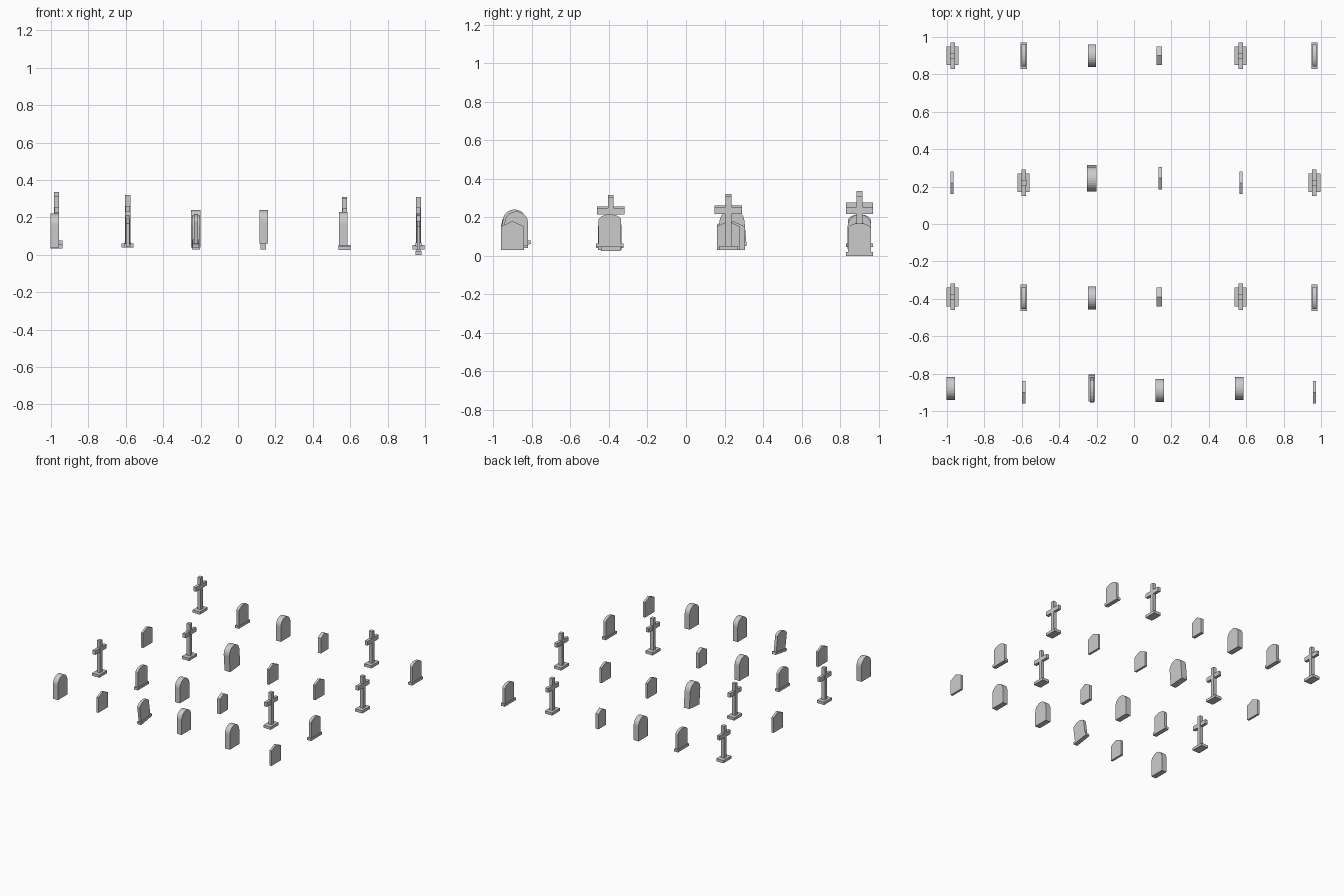
import bpy, bmesh, math

if "Cube" in bpy.data.objects:
    bpy.data.objects.remove(bpy.data.objects["Cube"])


def add_profile(bm, pts, thick):
    """Extrude a y-z outline along x, centred on x = 0."""
    face = bm.faces.new([bm.verts.new((-thick / 2, y, z)) for y, z in pts])
    ext = bmesh.ops.extrude_face_region(bm, geom=[face])
    verts = [g for g in ext["geom"] if isinstance(g, bmesh.types.BMVert)]
    bmesh.ops.translate(bm, verts=verts, vec=(thick, 0, 0))


def add_box(bm, w, d, z0, z1):
    add_profile(bm, [(-d / 2, z0), (d / 2, z0), (d / 2, z1), (-d / 2, z1)], w)


def finish(bm, name, loc, tilt):
    bmesh.ops.recalc_face_normals(bm, faces=bm.faces)
    me = bpy.data.meshes.new(name)
    bm.to_mesh(me)
    bm.free()
    ob = bpy.data.objects.new(name, me)
    bpy.context.collection.objects.link(ob)
    ob.location = loc
    ob.rotation_euler.x = math.radians(tilt)


# Stone cross: plinth, upright and arms
def cross(bm):
    add_box(bm, 0.064, 0.10, 0, 0.022)
    add_box(bm, 0.028, 0.03, 0.022, 0.28)
    add_box(bm, 0.024, 0.142, 0.188, 0.222)


# Round-topped slab
def rounded(bm, w=0.122, h=0.18, t=0.044):
    r = w / 2
    arc = [(r * math.cos(math.pi * i / 16), h - r + r * math.sin(math.pi * i / 16))
           for i in range(17)]
    add_profile(bm, [(-r, 0), (r, 0)] + arc, t)


# Large round-topped slab
def large(bm):
    rounded(bm, 0.13, 0.195, 0.05)


# Small gabled slab
def small(bm, w=0.12, t=0.018):
    r = w / 2
    add_profile(bm, [(-r, 0), (r, 0), (r, 0.122), (0, 0.15), (-r, 0.122)], t)


# Narrower, thicker gabled slab
def stout(bm):
    small(bm, 0.10, 0.027)


# Slab with shallow arched top on a plinth
def based(bm):
    add_box(bm, 0.034, 0.142, 0, 0.02)
    arc = [(0.059 * math.cos(math.pi * i / 10), 0.143 + 0.027 * math.sin(math.pi * i / 10) ** 1.3)
           for i in range(1, 10)]
    add_profile(bm, [(-0.059, 0.02), (0.059, 0.02), (0.059, 0.143)] + arc + [(-0.059, 0.143)], 0.023)


# Each row: (kind, x, y, ground height, tilt)
stones = [
    (cross, -0.97, 0.90, 0.055, 0), (based, -0.59, 0.90, 0.045, 0), (rounded, -0.225, 0.90, 0.035, 0),
    (stout, 0.135, 0.90, 0.03, 0), (cross, 0.57, 0.90, 0.03, 0), (based, 0.965, 0.90, 0.0, 0),
    (small, -0.973, 0.22, 0.04, 0), (cross, -0.59, 0.22, 0.04, 0), (large, -0.225, 0.25, 0.045, 5),
    (small, 0.14, 0.245, 0.03, 0), (small, 0.572, 0.22, 0.03, 0), (cross, 0.965, 0.22, 0.03, 0),
    (cross, -0.97, -0.39, 0.035, 0), (based, -0.59, -0.395, 0.04, 0), (rounded, -0.225, -0.395, 0.03, 0),
    (stout, 0.135, -0.39, 0.03, 0), (cross, 0.57, -0.39, 0.025, 0), (based, 0.965, -0.395, 0.045, 0),
    (rounded, -0.98, -0.88, 0.04, 0), (small, -0.59, -0.90, 0.045, 0), (based, -0.225, -0.875, 0.05, 9),
    (rounded, 0.138, -0.89, 0.06, 0), (rounded, 0.563, -0.88, 0.05, 0), (small, 0.965, -0.90, 0.03, 0),
]
names = {cross: "stone_cross", based: "plinth_headstone", rounded: "round_headstone",
         large: "large_round_headstone", small: "gabled_headstone", stout: "stout_headstone"}

for kind, x, y, z, tilt in stones:
    mesh = bmesh.new()
    kind(mesh)
    finish(mesh, names[kind], (x, y, z), tilt)
